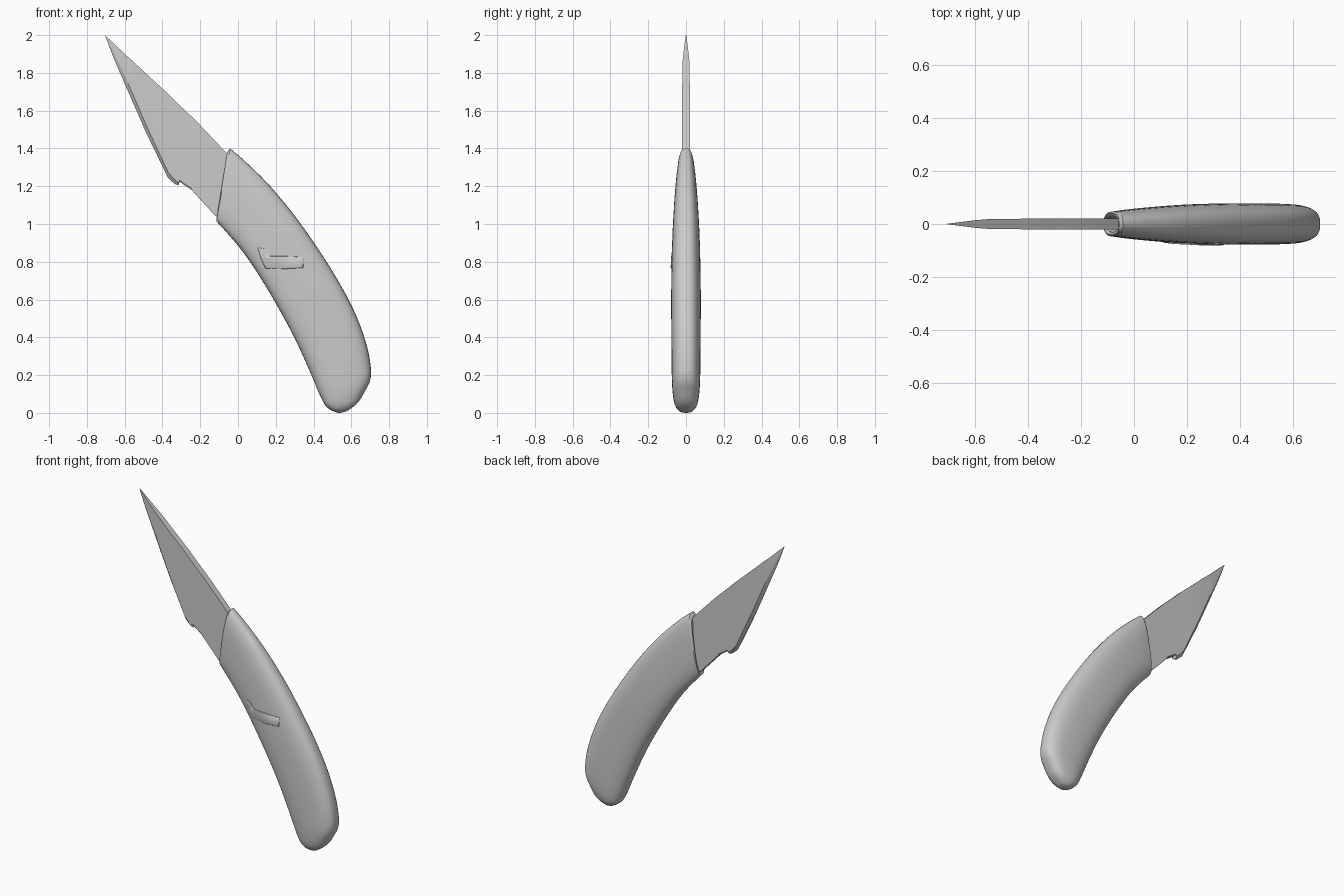
import bpy, math
from math import radians
from mathutils import Vector

if "Cube" in bpy.data.objects:
    bpy.data.objects.remove(bpy.data.objects["Cube"])


def loft(name, rings, angle):
    """Join equal-sized rings of points into a closed skin."""
    n = len(rings[0])
    verts = [p for r in rings for p in r]
    faces = [(i * n + j, i * n + (j + 1) % n, (i + 1) * n + (j + 1) % n, (i + 1) * n + j)
             for i in range(len(rings) - 1) for j in range(n)]
    faces += [tuple(range(n))[::-1], tuple(range((len(rings) - 1) * n, len(rings) * n))]
    return finish(name, verts, faces, angle)


def finish(name, verts, faces, angle):
    me = bpy.data.meshes.new(name)
    me.from_pydata(verts, [], faces)
    ob = bpy.data.objects.new(name, me)
    bpy.context.collection.objects.link(ob)
    bpy.ops.object.select_all(action='DESELECT')
    ob.select_set(True)
    bpy.context.view_layer.objects.active = ob
    bpy.ops.object.mode_set(mode='EDIT')
    bpy.ops.mesh.select_all(action='SELECT')
    bpy.ops.mesh.normals_make_consistent(inside=False)
    bpy.ops.object.mode_set(mode='OBJECT')
    bpy.ops.object.shade_smooth_by_angle(angle=radians(angle))
    return ob


def power(v, e):
    return math.copysign(abs(v) ** e, v)


def rounded_ring(s, n=40):
    """Rounded-flat section between inner edge, outer edge, half thickness."""
    x0, z0, x1, z1, t = s
    ring = []
    for k in range(n):
        a = 2 * math.pi * k / n
        c, d = power(math.cos(a), 0.75), power(math.sin(a), 0.75)
        ring.append(((x0 + x1) / 2 + c * (x1 - x0) / 2, d * t,
                     (z0 + z1) / 2 + c * (z1 - z0) / 2))
    return ring


def smooth(stations, steps=5):
    """Catmull-Rom interpolation of the stations."""
    p = [stations[0]] + stations + [stations[-1]]
    out = []
    for i in range(1, len(p) - 2):
        for k in range(steps):
            u = k / steps
            out.append([0.5 * (2 * b + (c - a) * u + (2 * a - 5 * b + 4 * c - d) * u * u
                               + (3 * b - a - 3 * c + d) * u ** 3)
                        for a, b, c, d in zip(*p[i - 1:i + 3])])
    return out + [stations[-1]]


# Handle: recessed mouth, then curved grip (inner x,z, outer x,z, half thickness)
mouth = [(-.07, 1.06, -.025, 1.33, .026), (-.102, 1.04, -.06, 1.365, .030),
         (-.114, 1.025, -.056, 1.385, .041)]
grip = [(-.115, 1.015, -.042, 1.40, .047), (-.06, .955, .04, 1.33, .056),
        (.02, .86, .18, 1.19, .066), (.10, .745, .34, .99, .074),
        (.20, .58, .50, .75, .078), (.30, .395, .61, .55, .078),
        (.38, .22, .675, .38, .077), (.42, .125, .702, .25, .075),
        (.44, .08, .70, .175, .072), (.462, .04, .672, .115, .066),
        (.49, .016, .635, .055, .054), (.52, .003, .585, .014, .032),
        (.538, 0, .555, .003, .012)]
handle = loft("handle", [rounded_ring(s) for s in mouth + smooth(grip)], 40)

# Blade: spine x,z, edge x,z, bevel start, half thickness, edge half thickness
blade_stations = [
    (-.705, 2.0, -.704, 1.998, .5, .001, .001), (-.66, 1.958, -.66, 1.882, .6, .007, .001),
    (-.60, 1.90, -.603, 1.75, .72, .014, .001), (-.56, 1.865, -.555, 1.64, .8, .018, .002),
    (-.48, 1.79, -.485, 1.48, .87, .019, .002), (-.42, 1.735, -.41, 1.325, .91, .02, .003),
    (-.36, 1.68, -.37, 1.243, .93, .02, .003), (-.325, 1.645, -.335, 1.212, .95, .02, .004),
    (-.305, 1.625, -.315, 1.205, .97, .02, .006), (-.30, 1.62, -.31, 1.224, .98, .02, .012),
    (-.25, 1.573, -.245, 1.18, .98, .02, .018), (-.2, 1.523, -.2, 1.13, .98, .02, .018),
    (-.055, 1.37, -.107, 1.03, .98, .02, .018), (.03, 1.27, -.02, .98, .98, .02, .018)]
rings = []
for x0, z0, x1, z1, f, t, e in blade_stations:
    bx, bz = x0 + (x1 - x0) * f, z0 + (z1 - z0) * f
    rings.append([(x0, t, z0), (bx, t, bz), (x1, e, z1),
                  (x1, -e, z1), (bx, -t, bz), (x0, -t, z0)])
loft("blade", rings, 12)

# Thumb latch: shallow plate following the front of the grip
outline = [(.105, .875), (.12, .82), (.145, .765), (.25, .762), (.345, .768),
           (.35, .825), (.25, .83), (.165, .83), (.135, .87)]
bpy.context.view_layer.update()
cx = sum(p[0] for p in outline) / len(outline)
cz = sum(p[1] for p in outline) / len(outline)


def surface_ring(inset, lift):
    ring = []
    for x, z in outline:
        x, z = x + (cx - x) * inset, z + (cz - z) * inset
        hit, loc, _, _ = handle.ray_cast(Vector((x, -1, z)), Vector((0, 1, 0)))
        ring.append((x, (loc.y if hit else -.05) - lift, z))
    return ring


loft("thumb_latch", [surface_ring(0, -.01), surface_ring(0, .001),
                     surface_ring(.05, .004), surface_ring(.12, .005)], 60)
